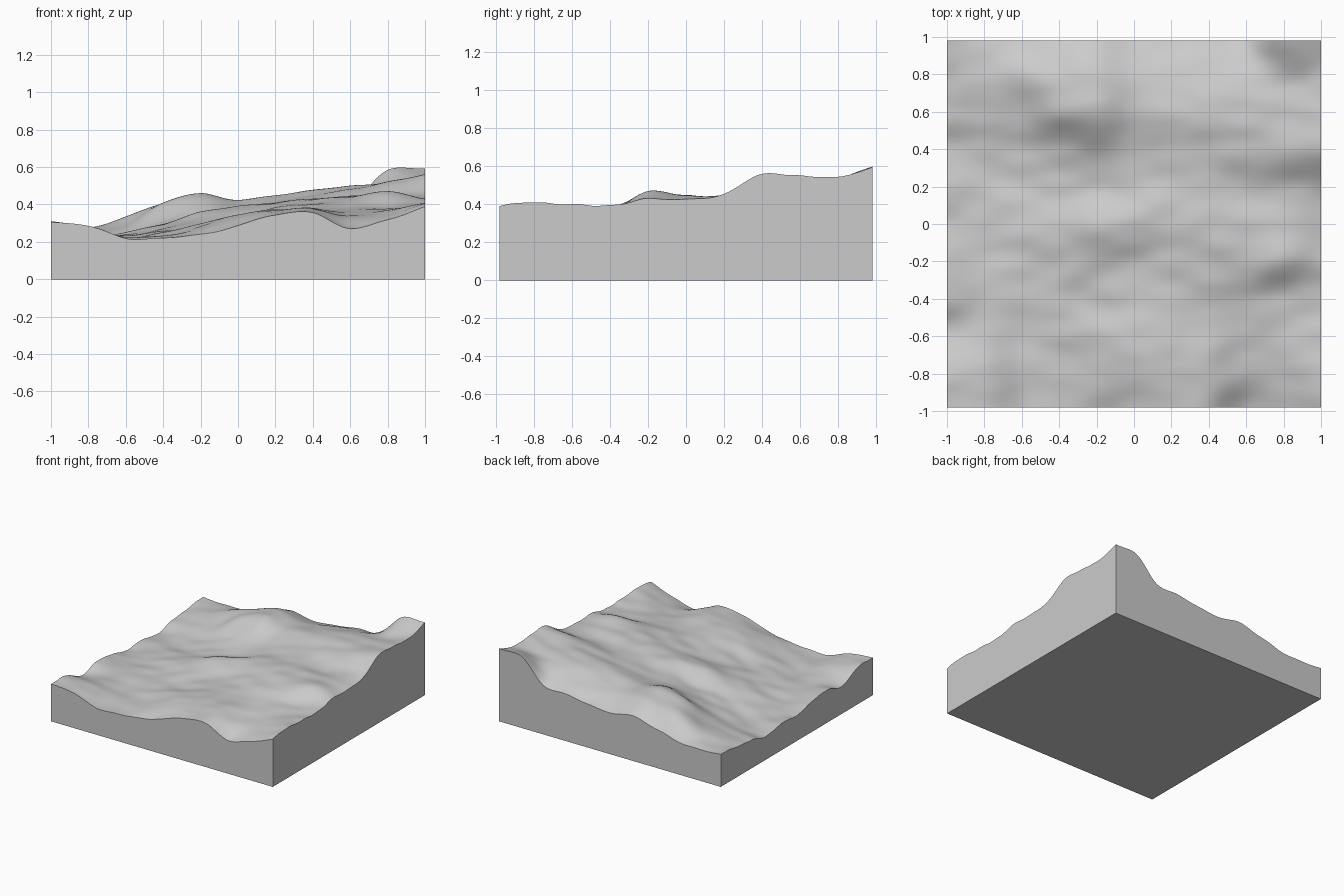
import bpy, bmesh, math
from mathutils import Vector, noise

if "Cube" in bpy.data.objects:
    bpy.data.objects.remove(bpy.data.objects["Cube"])

HALF_X, HALF_Y = 1.0, 0.98
CELLS = 96

# Spot heights in hundredths: rows run back to front, columns left to right
HEIGHTS = [
    [27, 25, 27, 32, 37, 34, 35.5, 38.5, 39.5, 58, 59],
    [25, 27, 33, 40, 44, 41, 42, 44, 47, 51, 54],
    [23, 25, 29, 40, 45, 42, 45, 48, 50, 52, 55],
    [19.5, 21, 24, 30, 35, 37, 41, 45, 48, 52, 56],
    [22, 21, 23, 27, 31, 36, 40, 42, 43, 44, 45],
    [21, 22, 25, 30, 36, 39, 41, 43, 45, 45, 43],
    [25, 22, 24, 28, 31, 34, 38, 41, 44, 46, 43],
    [26, 23, 23, 26, 28, 33, 37, 38, 38, 38, 39.5],
    [22, 24, 21, 25, 29, 34, 37, 37, 36, 37, 40],
    [30, 28, 22, 23, 28, 33, 37, 38, 33, 36, 41.5],
    [30, 29, 21.5, 22, 24, 29, 34.5, 36, 27.5, 32, 39],
]


def curve(values, t):
    """Smooth curve through evenly spaced values, t in 0..1."""
    n = len(values) - 1
    i = min(int(t * n), n - 1)
    f = t * n - i
    b, c = values[i], values[i + 1]
    a = values[i - 1] if i > 0 else 2 * b - c
    d = values[i + 2] if i + 2 <= n else 2 * c - b
    return b + 0.5 * f * (c - a + f * (2*a - 5*b + 4*c - d + f * (3*(b - c) + d - a)))


def height(x, y):
    u = min(max((x / HALF_X + 1) / 2, 0), 1)
    v = min(max((1 - y / HALF_Y) / 2, 0), 1)
    base = curve([curve(row, u) for row in HEIGHTS], v) / 100
    # small weathered undulation
    return base + 0.012 * noise.noise(Vector((x * 5, y * 8, 3.7)))


# Ground surface
bm = bmesh.new()
bmesh.ops.create_grid(bm, x_segments=CELLS, y_segments=CELLS, size=1)
for v in bm.verts:
    v.co.x *= HALF_X
    v.co.y *= HALF_Y
    v.co.z = height(v.co.x, v.co.y)
for f in bm.faces:
    f.smooth = True

# Cut side walls and flat base
rim = [e for e in bm.edges if e.is_boundary]
walls = bmesh.ops.extrude_edge_only(bm, edges=rim)["geom"]
for g in walls:
    if isinstance(g, bmesh.types.BMVert):
        g.co.z = 0
bmesh.ops.contextual_create(bm, geom=[e for e in bm.edges if e.is_boundary])
bmesh.ops.recalc_face_normals(bm, faces=bm.faces[:])

mesh = bpy.data.meshes.new("terrain_block")
bm.to_mesh(mesh)
bm.free()
terrain = bpy.data.objects.new("terrain_block", mesh)
bpy.context.collection.objects.link(terrain)
bpy.context.view_layer.objects.active = terrain
terrain.select_set(True)
bpy.ops.object.shade_smooth_by_angle(angle=math.radians(40))
